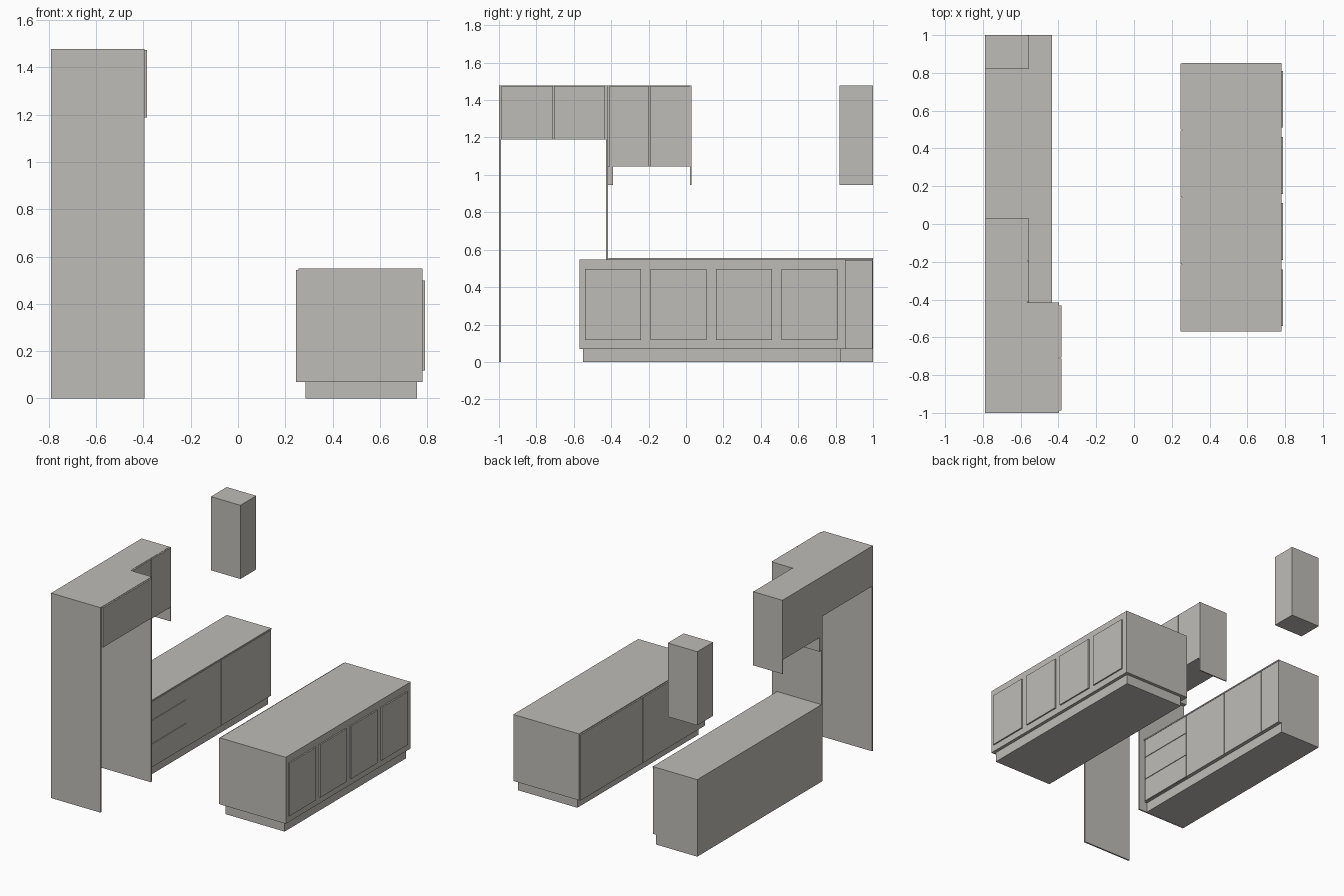
import bpy
import bmesh
from mathutils import Vector

cube = bpy.data.objects.get("Cube")
if cube:
    bpy.data.objects.remove(cube, do_unlink=True)

# One warm grey finish for the whole kitchen
grey = bpy.data.materials.new("warm_grey")
grey.use_nodes = True
colour = (0.52, 0.505, 0.475, 1)
grey.diffuse_color = colour
grey.node_tree.nodes["Principled BSDF"].inputs["Base Color"].default_value = colour


def box(name, x, y, z):
    """Box from its (low, high) extent on each axis."""
    mesh = bpy.data.meshes.new(name)
    bm = bmesh.new()
    bmesh.ops.create_cube(bm, size=1)
    lo, hi = (Vector(v) for v in zip(x, y, z))
    for v in bm.verts:
        v.co = (lo + hi) / 2 + v.co * (hi - lo)
    bm.to_mesh(mesh)
    bm.free()
    mesh.materials.append(grey)
    obj = bpy.data.objects.new(name, mesh)
    bpy.context.collection.objects.link(obj)
    return obj


def fronts(name, x, splits, z, gap=0.002):
    """Row of doors between successive y positions."""
    for i, (a, b) in enumerate(zip(splits, splits[1:])):
        box(f"{name}_{i + 1}", x, (a + gap, b - gap), z)


WALL = -0.79
TOP = 1.477

# Island: carcass, plinth, flush doors one side, raised panels on the other
box("island_body", (0.255, 0.78), (-0.57, 0.853), (0.07, 0.549))
box("island_plinth", (0.285, 0.757), (-0.55, 0.83), (0, 0.07))
fronts("island_door", (0.245, 0.255), [-0.57, -0.213, 0.142, 0.498, 0.853], (0.07, 0.543))
for i in range(4):
    y = -0.54 + 0.35 * i
    box(f"island_panel_{i + 1}", (0.78, 0.79), (y, y + 0.3), (0.117, 0.498))

# Wall base cabinets with worktop, doors and drawers
run = (-0.415, 1)
box("base_body", (WALL, -0.445), run, (0.07, 0.546))
box("base_plinth", (WALL, -0.462), run, (0, 0.07))
box("base_worktop", (WALL, -0.435), run, (0.546, 0.555))
fronts("base_door", (-0.445, -0.435), [0.03, 0.43, 0.82, 1], (0.07, 0.543))
levels = [0.07, 0.24, 0.41, 0.545]
for i, (a, b) in enumerate(zip(levels, levels[1:])):
    box(f"drawer_{i + 1}", (-0.445, -0.435), (-0.405, 0.028), (a + 0.002, b - 0.002))

# Tall fridge housing with a cabinet above
for name, y in (("outer", -1), ("inner", -0.427)):
    box(f"fridge_{name}_panel", (WALL, -0.396), (y, y + 0.011), (0, TOP))
box("fridge_top_cabinet", (WALL, -0.396), (-0.989, -0.427), (1.188, TOP))
fronts("fridge_top_door", (-0.396, -0.385), [-0.989, -0.709, -0.43], (1.188, TOP - 0.003))

# Upper cabinet pair with side panels hanging below
box("upper_body", (WALL, -0.565), (-0.416, 0.022), (1.046, TOP))
fronts("upper_door", (-0.565, -0.555), [-0.412, -0.195, 0.024], (1.046, TOP - 0.002))
box("upper_filler", (WALL, -0.555), (-0.416, -0.39), (0.946, 1.046))
box("upper_side_panel", (WALL, -0.555), (0.022, 0.03), (0.946, TOP))

# Single narrow upper cabinet at the far end
box("end_upper_body", (WALL, -0.565), (0.82, 1), (0.946, TOP))
fronts("end_upper_door", (-0.565, -0.555), [0.82, 1], (0.946, TOP), 0.001)
